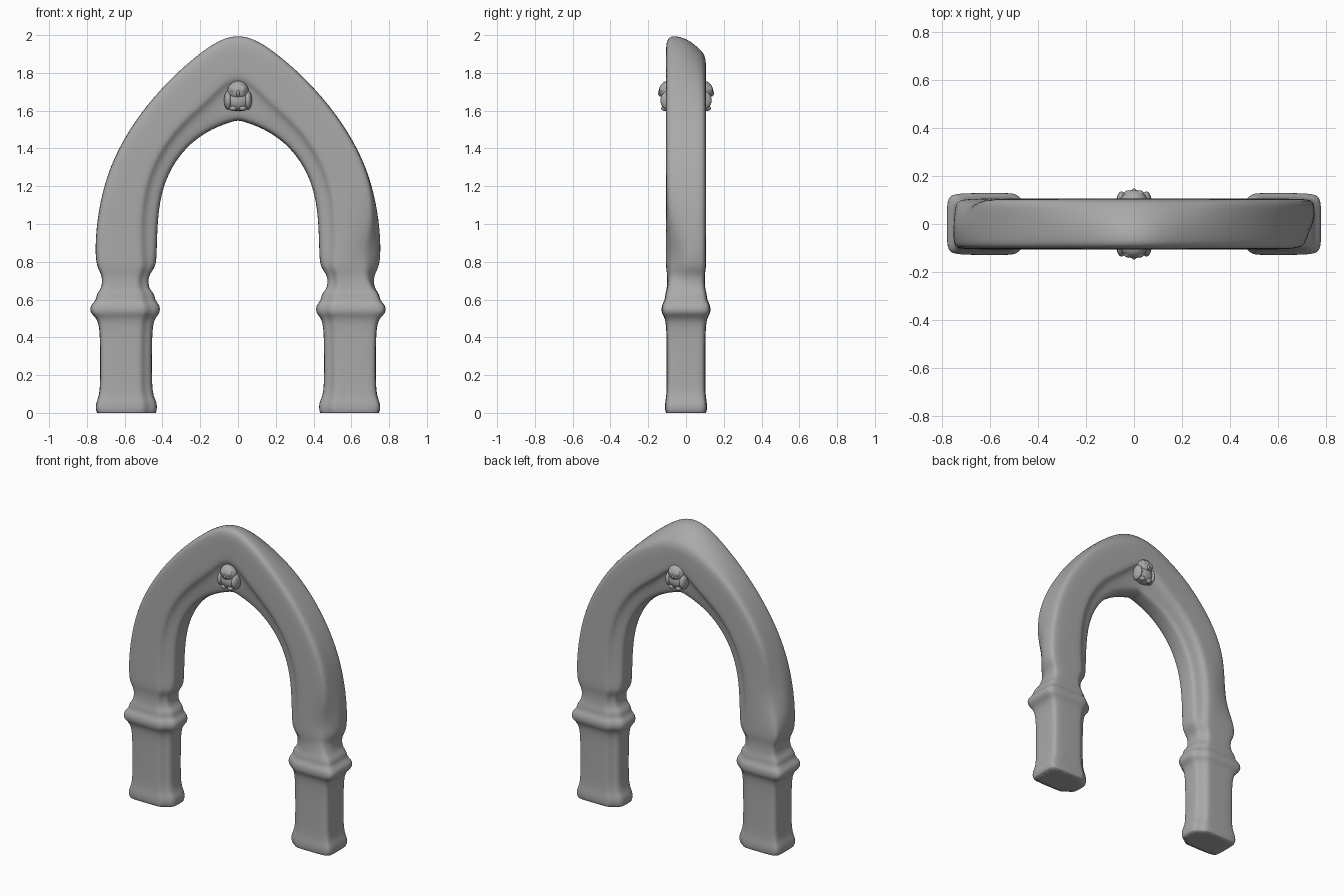
import bpy, bmesh, math
from mathutils import Vector

cube = bpy.data.objects.get("Cube")
if cube:
    bpy.data.objects.remove(cube, do_unlink=True)

stone = bpy.data.materials.new("grey stone")
stone.use_nodes = True
GREY = (0.4, 0.4, 0.4, 1)
stone.diffuse_color = GREY
stone.node_tree.nodes["Principled BSDF"].inputs["Base Color"].default_value = GREY

# Pillar rings: height, inner x, outer x, half depth
PILLAR = [
    (0.0, 0.435, 0.745, 0.106), (0.02, 0.428, 0.755, 0.112),
    (0.06, 0.43, 0.75, 0.11), (0.1, 0.455, 0.73, 0.102),
    (0.25, 0.455, 0.73, 0.102), (0.42, 0.455, 0.73, 0.103),
    (0.5, 0.445, 0.742, 0.108), (0.525, 0.412, 0.783, 0.13),
    (0.57, 0.412, 0.783, 0.13), (0.595, 0.44, 0.75, 0.112),
    (0.63, 0.44, 0.75, 0.11), (0.66, 0.475, 0.72, 0.1),
    (0.73, 0.475, 0.718, 0.098), (0.77, 0.435, 0.748, 0.107),
]
# Arch rings: inner x and z, outer x and z, where the inner moulding starts
ARCH = [
    (0.43, 0.84, 0.757, 0.86, 0.76), (0.427, 0.98, 0.748, 1.02, 0.74),
    (0.415, 1.12, 0.708, 1.22, 0.72), (0.375, 1.26, 0.635, 1.4, 0.7),
    (0.295, 1.385, 0.52, 1.585, 0.68), (0.2, 1.467, 0.37, 1.76, 0.66),
    (0.115, 1.512, 0.225, 1.89, 0.63), (0.05, 1.535, 0.1, 1.98, 0.54),
]


def bump(value, centre, reach):
    """Smooth falloff from one to zero around a centre."""
    t = min(1, abs(value - centre) / reach)
    return (1 + math.cos(math.pi * t)) / 2


def half_section(k):
    """Points from the outer to the inner face, as (across, depth)."""
    return [(0, 0), (0, 0.6), (0.02, 0.88), (0.1, 1), (k - 0.25, 1),
            (k - 0.06, 1), (k, 0.94), (k + 0.07, 0.74), (0.93, 0.66),
            (0.995, 0.5), (1, 0)]


def ring(bm, inner, outer, depth, k, side):
    half = half_section(k)
    loop = half + [(u, -v) for u, v in reversed(half[1:-1])]
    verts = []
    for u, v in loop:
        x = outer[0] + (inner[0] - outer[0]) * u
        z = outer[1] + (inner[1] - outer[1]) * u
        edge = max(0, 1 - u * 2.2)
        # Worn corners: front of the left leg, back of the right leg
        if side > 0:
            wear = bump(z, 0.86, 0.25) * max(0, -v)
        else:
            wear = bump(z, 1.07, 0.27) * max(0, v)
        x -= 0.09 * wear * edge if z < 1.3 and side else 0
        y = depth * v * (1 - 0.3 * wear * edge)
        # The crest slopes down to the back
        crest = bump(x, 0, 0.5) if z > 1.5 else 0
        z -= 0.085 * crest * (1 - u) * max(0, v + 0.15)
        verts.append(bm.verts.new((x * (side or 1), y, z)))
    return verts


def leg_rings(bm, side):
    rings = [ring(bm, (xi, z), (xo, z), w, 0.8, side)
             for z, xi, xo, w in PILLAR]
    rings += [ring(bm, (xi, zi), (xo, zo), 0.106, k, side)
              for xi, zi, xo, zo, k in ARCH]
    return rings


def finish(bm, name, levels):
    bmesh.ops.recalc_face_normals(bm, faces=bm.faces)
    mesh = bpy.data.meshes.new(name)
    bm.to_mesh(mesh)
    bm.free()
    mesh.materials.append(stone)
    obj = bpy.data.objects.new(name, mesh)
    bpy.context.collection.objects.link(obj)
    for face in mesh.polygons:
        face.use_smooth = True
    if levels:
        sub = obj.modifiers.new("smooth stone", "SUBSURF")
        sub.levels = sub.render_levels = levels
    return obj


# Pointed arch with its two pillars, swept as one body
bm = bmesh.new()
crease = bm.edges.layers.float.new("crease_edge")
apex = ring(bm, (0, 1.552), (0, 2.005), 0.106, 0.5, 0)
rings = leg_rings(bm, 1) + [apex] + list(reversed(leg_rings(bm, -1)))
count = len(apex)
for a, b in zip(rings, rings[1:]):
    for i in range(count):
        j = (i + 1) % count
        bm.faces.new((a[i], a[j], b[j], b[i]))
for foot in (rings[0], rings[-1]):
    cap = bm.faces.new(foot)
    for e in cap.edges:
        e[crease] = 1.0
finish(bm, "stone_arch", 2)


def ball(bm, centre, size):
    made = bmesh.ops.create_uvsphere(bm, u_segments=20, v_segments=14, radius=1)
    for v in made["verts"]:
        v.co = Vector(c + p * s for c, p, s in zip(centre, v.co, size))


# Little owl on each face of the keystone
for name, face in (("front_owl", -1), ("back_owl", 1)):
    bm = bmesh.new()
    ball(bm, (0, face * 0.085, 1.655), (0.072, 0.05, 0.058))
    ball(bm, (0, face * 0.095, 1.705), (0.056, 0.048, 0.052))
    for s in (-1, 1):
        ball(bm, (s * 0.022, face * 0.123, 1.712), (0.021, 0.018, 0.022))
        ball(bm, (s * 0.052, face * 0.09, 1.655), (0.022, 0.046, 0.05))
        ball(bm, (s * 0.025, face * 0.11, 1.612), (0.02, 0.022, 0.014))
    ball(bm, (0, face * 0.135, 1.693), (0.009, 0.014, 0.018))
    finish(bm, name, 0)
